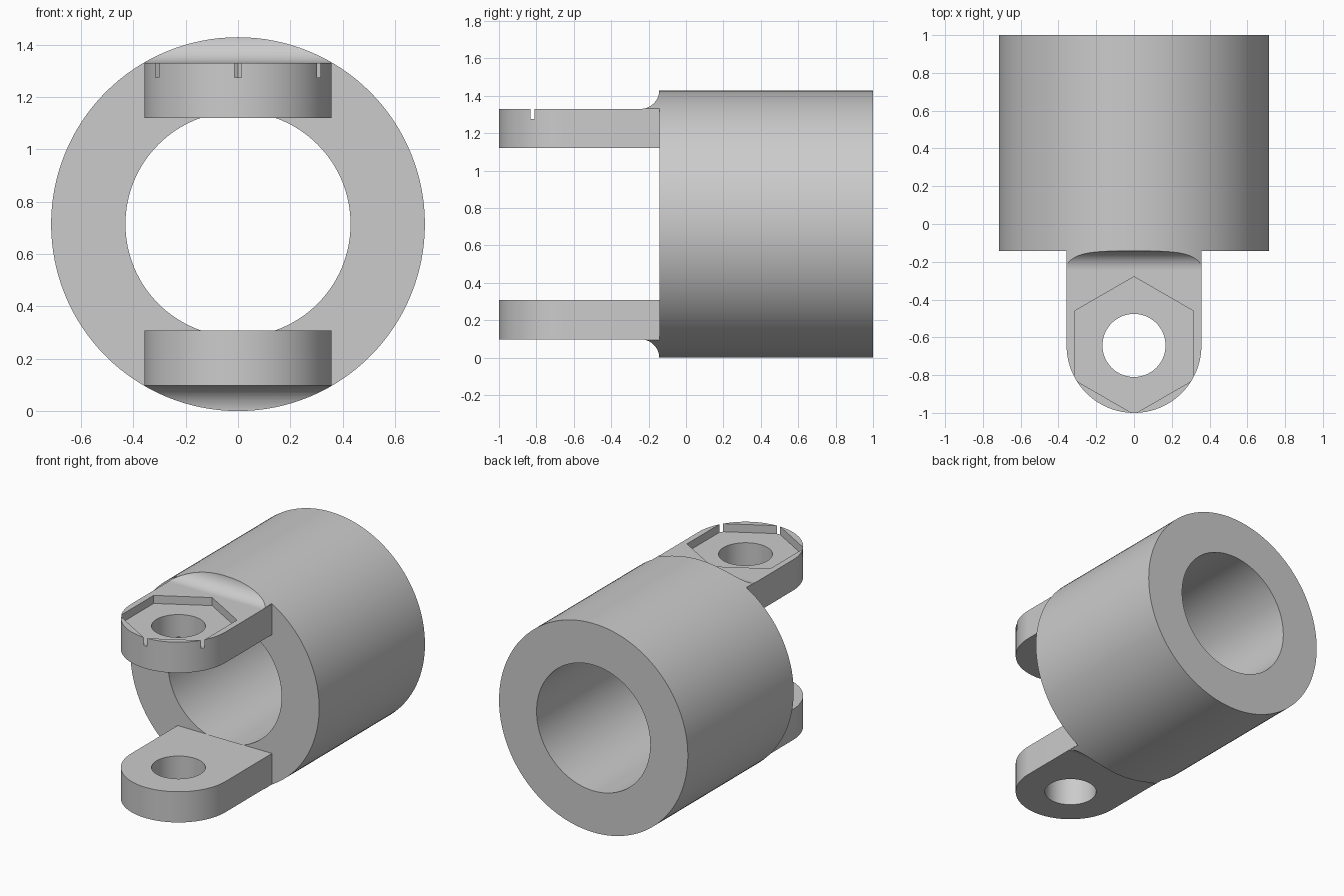
import bpy, bmesh, math
from mathutils import Matrix, Vector

cube = bpy.data.objects.get("Cube")
if cube:
    bpy.data.objects.remove(cube, do_unlink=True)

R, BORE, FRONT, BACK = 0.714, 0.43, -0.143, 1.0
LUG_R, PIN_Y = 0.357, -0.643
LUG_LOW, LUG_TOP = 1.12, 1.33
FILLET = 0.1

grey = bpy.data.materials.new("plain grey")
grey.use_nodes = True
grey.diffuse_color = (0.6, 0.6, 0.6, 1)
grey.node_tree.nodes["Principled BSDF"].inputs["Base Color"].default_value = (0.6, 0.6, 0.6, 1)


def prism(name, points, direction):
    """Extrude a flat outline of 3D points along a direction."""
    bm = bmesh.new()
    face = bm.faces.new([bm.verts.new(p) for p in points])
    ext = bmesh.ops.extrude_face_region(bm, geom=[face], use_keep_orig=True)
    moved = [g for g in ext["geom"] if isinstance(g, bmesh.types.BMVert)]
    bmesh.ops.translate(bm, verts=moved, vec=Vector(direction))
    bmesh.ops.recalc_face_normals(bm, faces=bm.faces)
    mesh = bpy.data.meshes.new(name)
    bm.to_mesh(mesh)
    bm.free()
    mesh.materials.append(grey)
    obj = bpy.data.objects.new(name, mesh)
    bpy.context.collection.objects.link(obj)
    return obj


def arc(radius, start, end, steps):
    """Points (u, v) on an arc, angles in degrees."""
    angles = [math.radians(start + (end - start) * i / steps) for i in range(steps + 1)]
    return [(radius * math.cos(a), radius * math.sin(a)) for a in angles]


def cylinder_y(name, radius, y0, y1):
    ring = arc(radius, 0, 360, 128)[:-1]
    return prism(name, [(u, y0, R + v) for u, v in ring], (0, y1 - y0, 0))


def combine(obj, cutter, operation):
    """Apply a boolean and discard the cutter."""
    mod = obj.modifiers.new("cut", "BOOLEAN")
    mod.operation, mod.object, mod.solver = operation, cutter, "EXACT"
    bpy.context.view_layer.update()
    graph = bpy.context.evaluated_depsgraph_get()
    mesh = bpy.data.meshes.new_from_object(obj.evaluated_get(graph))
    obj.modifiers.clear()
    obj.data = mesh
    bpy.data.objects.remove(cutter, do_unlink=True)


def make_lug(name):
    """Round-ended lug with a pin hole, at the upper position."""
    outline = [(LUG_R, FRONT), (-LUG_R, FRONT)]
    outline += [(u, PIN_Y + v) for u, v in arc(LUG_R, 180, 360, 64)]
    lug = prism(name, [(x, y, LUG_LOW) for x, y in outline], (0, 0, LUG_TOP - LUG_LOW))
    hole = arc(0.167, 0, 360, 64)[:-1]
    combine(lug, prism("pin_cutter", [(u, PIN_Y + v, 1) for u, v in hole], (0, 0, 1)), "DIFFERENCE")
    return lug


def make_fillet(name):
    """Concave blend from lug to tube, trimmed to the tube's outline."""
    curve = [(FRONT - FILLET + u, LUG_TOP + FILLET + v) for u, v in arc(FILLET, -90, 0, 20)]
    low = LUG_TOP - 0.02
    side = curve + [(FRONT, low), (FRONT - FILLET, low)]
    fillet = prism(name, [(-0.356, y, z) for y, z in side], (0.712, 0, 0))
    combine(fillet, cylinder_y("trim_cutter", R, -1, 1), "INTERSECT")
    return fillet


def flip(obj):
    """Mirror a part to the lower side of the tube."""
    obj.data.transform(Matrix.Translation((0, 0, 2 * R)) @ Matrix.Scale(-1, 4, (0, 0, 1)))
    obj.data.flip_normals()
    return obj


# Tube body with its bore
tube = cylinder_y("tube", R, FRONT, BACK)
combine(tube, cylinder_y("bore_cutter", BORE, -1, 2), "DIFFERENCE")

# Upper lug with a hexagonal nut pocket whose corners break through the rim
upper_lug = make_lug("upper_lug")
hexagon = arc(0.364, 30, 390, 6)[:-1]
pocket = prism("nut_cutter", [(u, PIN_Y + v, LUG_TOP - 0.055) for u, v in hexagon], (0, 0, 0.2))
combine(upper_lug, pocket, "DIFFERENCE")

# Lower lug and both fillets
parts = [tube, upper_lug, flip(make_lug("lower_lug")),
         make_fillet("upper_fillet"), flip(make_fillet("lower_fillet"))]

# Smooth curved walls, keep the edges sharp
bpy.ops.object.select_all(action="DESELECT")
for part in parts:
    part.select_set(True)
bpy.context.view_layer.objects.active = tube
bpy.ops.object.shade_smooth_by_angle(angle=math.radians(30))
